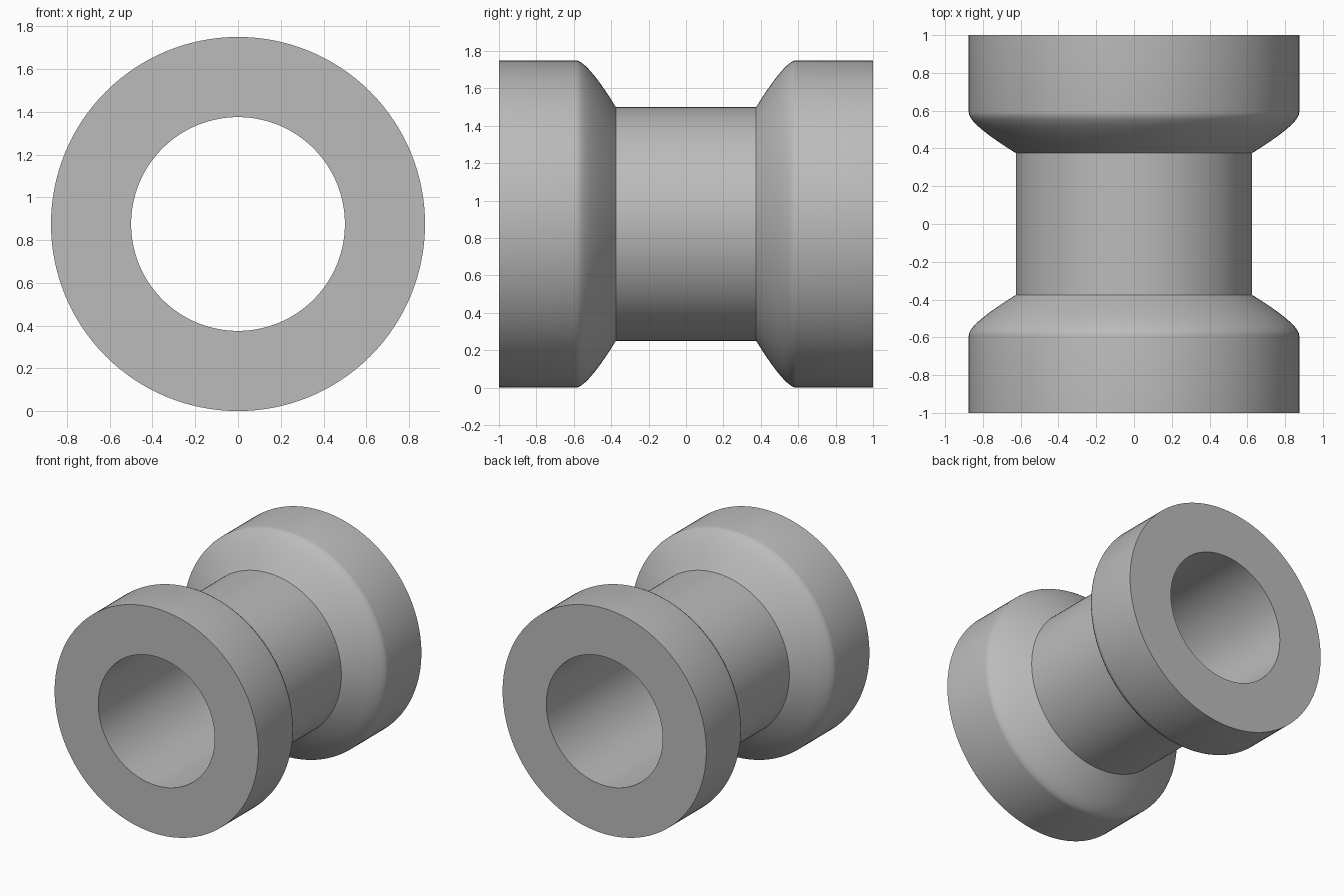
import bpy, bmesh, math
from mathutils import Matrix, Vector

cube = bpy.data.objects.get("Cube")
if cube:
    bpy.data.objects.remove(cube)

# Main dimensions
OUTER, WAIST, BORE = 0.875, 0.625, 0.5
HALF, FLANGE, NECK = 1.0, 0.59, 0.375
SEGMENTS, CURVE_STEPS = 128, 10

grey = bpy.data.materials.new("plain grey")
grey.use_nodes = True
grey.diffuse_color = (0.5, 0.5, 0.5, 1)
grey.node_tree.nodes["Principled BSDF"].inputs["Base Color"].default_value = (0.5, 0.5, 0.5, 1)


def shoulder():
    """Curved flank (y, radius) from the neck up to the flange rim."""
    a, b, c = Vector((NECK, WAIST)), Vector((0.53, OUTER)), Vector((FLANGE, OUTER))
    for i in range(CURVE_STEPS + 1):
        t = i / CURVE_STEPS
        yield tuple(a * (1 - t) ** 2 + b * 2 * t * (1 - t) + c * t * t)


# Half profile mirrored about the middle into a closed section
half = list(shoulder()) + [(HALF, OUTER), (HALF, BORE)]
section = half + [(-y, r) for y, r in reversed(half)]

# Revolve the section around the y axis
bm = bmesh.new()
axis = Vector((0, 0, OUTER))
verts = [bm.verts.new((0, y, OUTER + r)) for y, r in section]
edges = [bm.edges.new((v, verts[(i + 1) % len(verts)])) for i, v in enumerate(verts)]
bmesh.ops.spin(bm, geom=verts + edges, cent=axis, axis=(0, 1, 0),
               angle=math.tau, steps=SEGMENTS, use_merge=True)
bmesh.ops.remove_doubles(bm, verts=bm.verts, dist=0.0001)
bmesh.ops.recalc_face_normals(bm, faces=bm.faces)

mesh = bpy.data.meshes.new("hollow_spool")
bm.to_mesh(mesh)
bm.free()
mesh.materials.append(grey)
spool = bpy.data.objects.new("hollow_spool", mesh)
bpy.context.collection.objects.link(spool)

# Smooth the round surfaces, keep rims and neck corners crisp
bpy.ops.object.select_all(action="DESELECT")
spool.select_set(True)
bpy.context.view_layer.objects.active = spool
bpy.ops.object.shade_smooth_by_angle(angle=math.radians(30))
